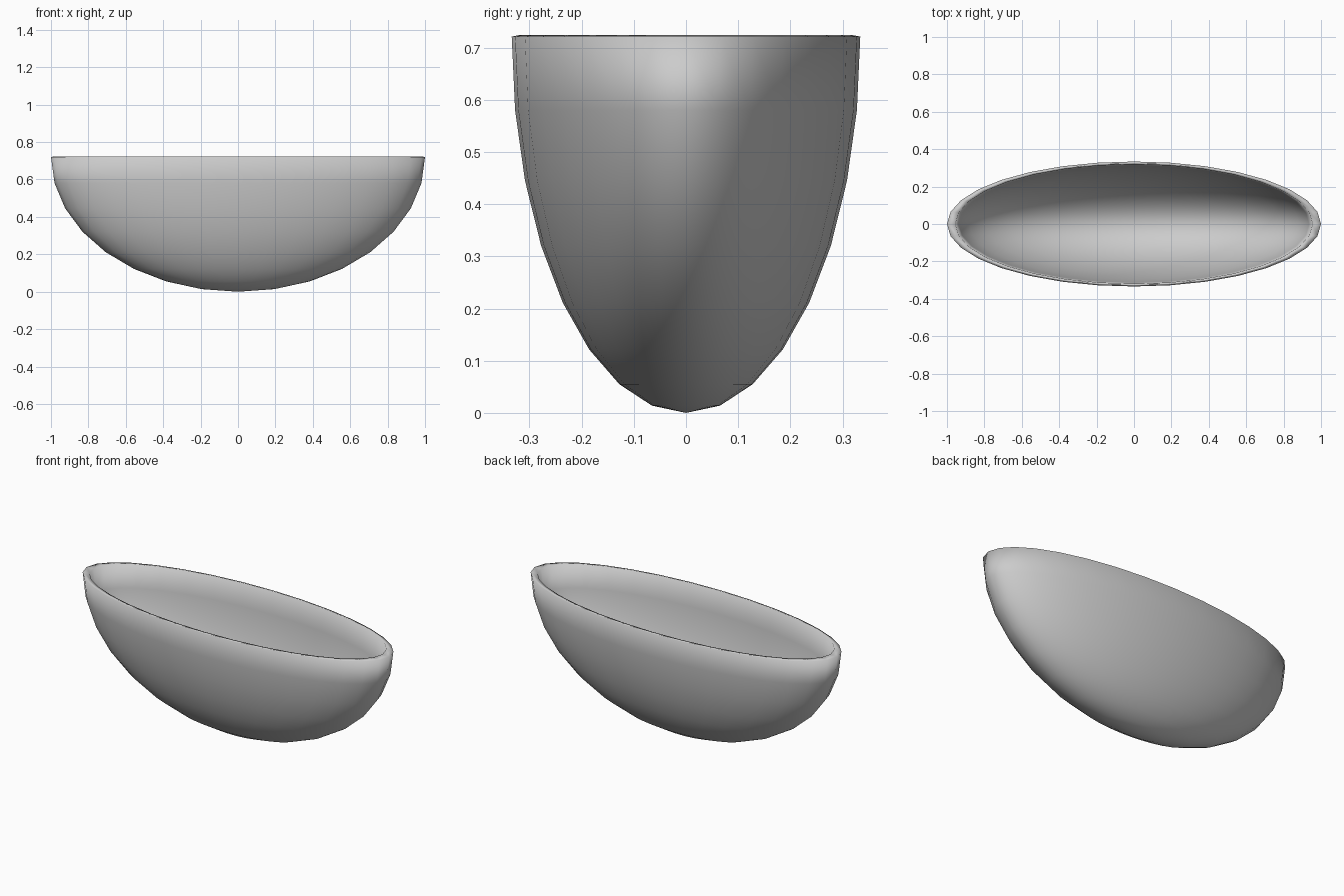
import bpy, bmesh

if "Cube" in bpy.data.objects:
    bpy.data.objects.remove(bpy.data.objects["Cube"])

# Bowl shell: lower half of a 32 x 16 sphere
bm = bmesh.new()
bmesh.ops.create_uvsphere(bm, u_segments=32, v_segments=16, radius=1)
bmesh.ops.delete(bm, geom=[v for v in bm.verts if v.co.z > 0.01], context='VERTS')
mesh = bpy.data.meshes.new("bowl")
bm.to_mesh(mesh)
bm.free()
for p in mesh.polygons:
    p.use_smooth = True
bowl = bpy.data.objects.new("bowl", mesh)
bpy.context.collection.objects.link(bowl)

# Wall thickness is applied before stretching, so it is thicker at the long ends
wall = bowl.modifiers.new("wall", 'SOLIDIFY')
wall.thickness = 0.045
wall.offset = -1

# Stretch into a long oval, resting on the ground
bowl.scale = (1, 0.334, 0.721)
bowl.location.z = 0.721
